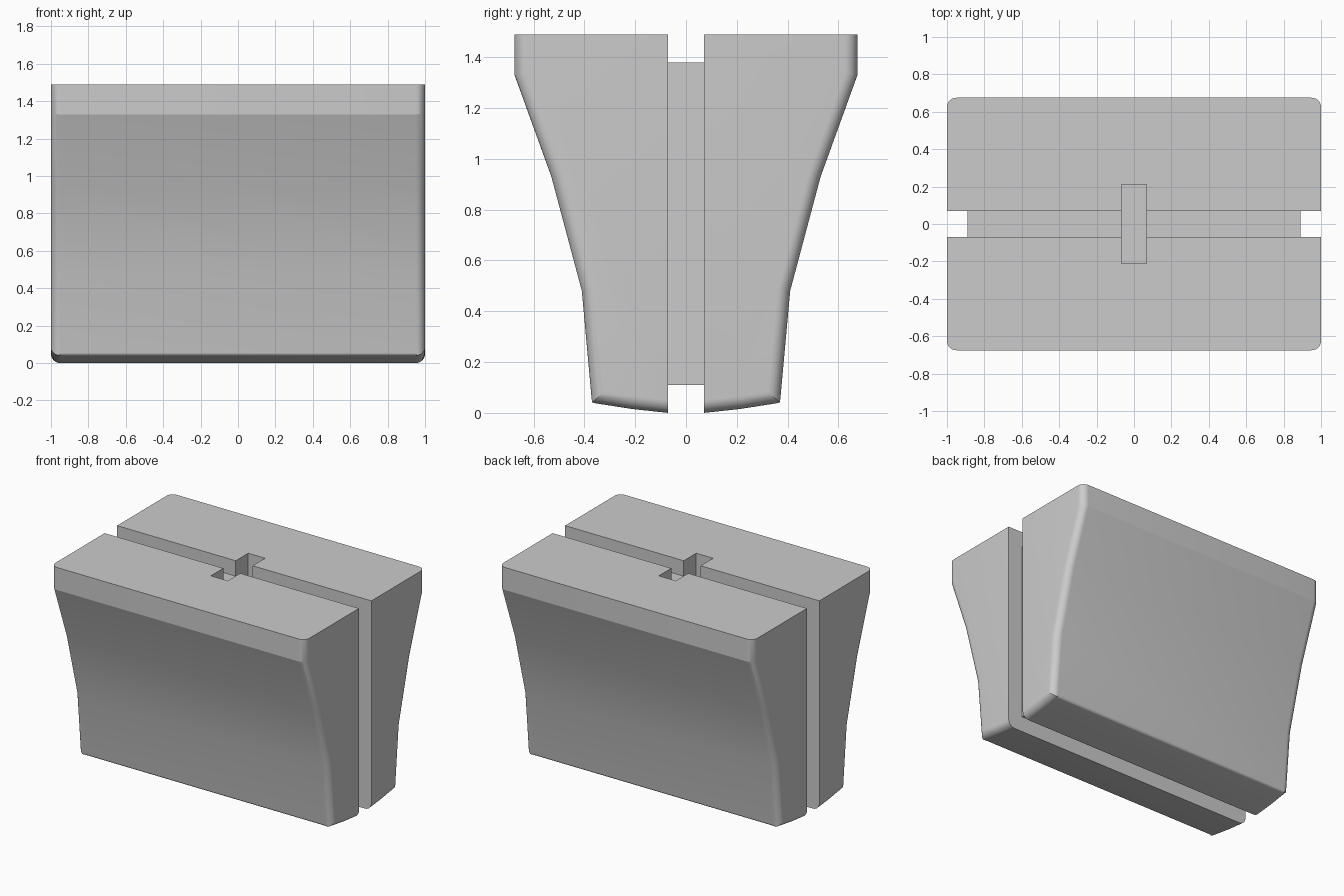
import bpy, bmesh, math

if "Cube" in bpy.data.objects:
    bpy.data.objects.remove(bpy.data.objects["Cube"], do_unlink=True)

grey = bpy.data.materials.new("light_grey")
grey.use_nodes = True
colour = (0.6, 0.6, 0.6, 1)
grey.diffuse_color = colour
grey.node_tree.nodes["Principled BSDF"].inputs["Base Color"].default_value = colour

GAP, TOP = 0.07, 1.49


def finish(bm, name):
    bmesh.ops.recalc_face_normals(bm, faces=bm.faces)
    mesh = bpy.data.meshes.new(name)
    bm.to_mesh(mesh)
    bm.free()
    mesh.materials.append(grey)
    obj = bpy.data.objects.new(name, mesh)
    bpy.context.collection.objects.link(obj)
    return obj


def box(name, half_x, half_y, z0, z1):
    bm = bmesh.new()
    bmesh.ops.create_cube(bm, size=1)
    for v in bm.verts:
        v.co.x *= 2 * half_x
        v.co.y *= 2 * half_y
        v.co.z = z0 if v.co.z < 0 else z1
    return finish(bm, name)


# Side outline of one block, from the groove's foot round to its top
outline = [(GAP, 0), (0.21, 0.015), (0.37, 0.04), (0.41, 0.48),
           (0.53, 0.93), (0.675, 1.33), (0.675, TOP), (GAP, TOP)]


def block(name, side):
    bm = bmesh.new()
    face = bm.faces.new([bm.verts.new((-1, side * y, z)) for y, z in outline])
    new = bmesh.ops.extrude_face_region(bm, geom=[face])["geom"]
    bmesh.ops.translate(bm, vec=(2, 0, 0),
                        verts=[v for v in new if isinstance(v, bmesh.types.BMVert)])
    bmesh.ops.recalc_face_normals(bm, faces=bm.faces)

    # Round the end edges along the foot and outer wall; the top and groove stay crisp
    def at_end(e):
        a, b = (v.co for v in e.verts)
        inner = max(abs(a.y), abs(b.y)) < GAP + 0.01
        top = min(a.z, b.z) > TOP - 0.01
        return abs(a.x - b.x) < 0.01 and not inner and not top
    bmesh.ops.bevel(bm, geom=[e for e in bm.edges if at_end(e)], offset=0.05,
                    offset_type='OFFSET', segments=8, profile=0.5,
                    affect='EDGES', clamp_overlap=True)

    # Soften the long lower edge
    low = [e for e in bm.edges
           if all(abs(v.co.z - 0.04) < 0.004 and abs(abs(v.co.y) - 0.37) < 0.004
                  for v in e.verts) and e.calc_length() > 1]
    bmesh.ops.bevel(bm, geom=low, offset=0.015, segments=6, profile=0.5,
                    affect='EDGES', clamp_overlap=True)
    return finish(bm, name)


parts = [block("front_block", -1), block("back_block", 1),
         box("core", 0.89, GAP + 0.01, 0.11, 1.38)]

# Cross slot sunk into the top
cutter = box("slot_cutter", 0.067, 0.21, 1.3, 1.6)
cutter.hide_render = True
for obj in parts:
    mod = obj.modifiers.new("slot", 'BOOLEAN')
    mod.operation = 'DIFFERENCE'
    mod.solver = 'EXACT'
    mod.object = cutter
    bpy.ops.object.select_all(action='DESELECT')
    obj.select_set(True)
    bpy.context.view_layer.objects.active = obj
    bpy.ops.object.modifier_apply(modifier=mod.name)
    bpy.ops.object.shade_smooth_by_angle(angle=math.radians(16))
bpy.data.objects.remove(cutter, do_unlink=True)
